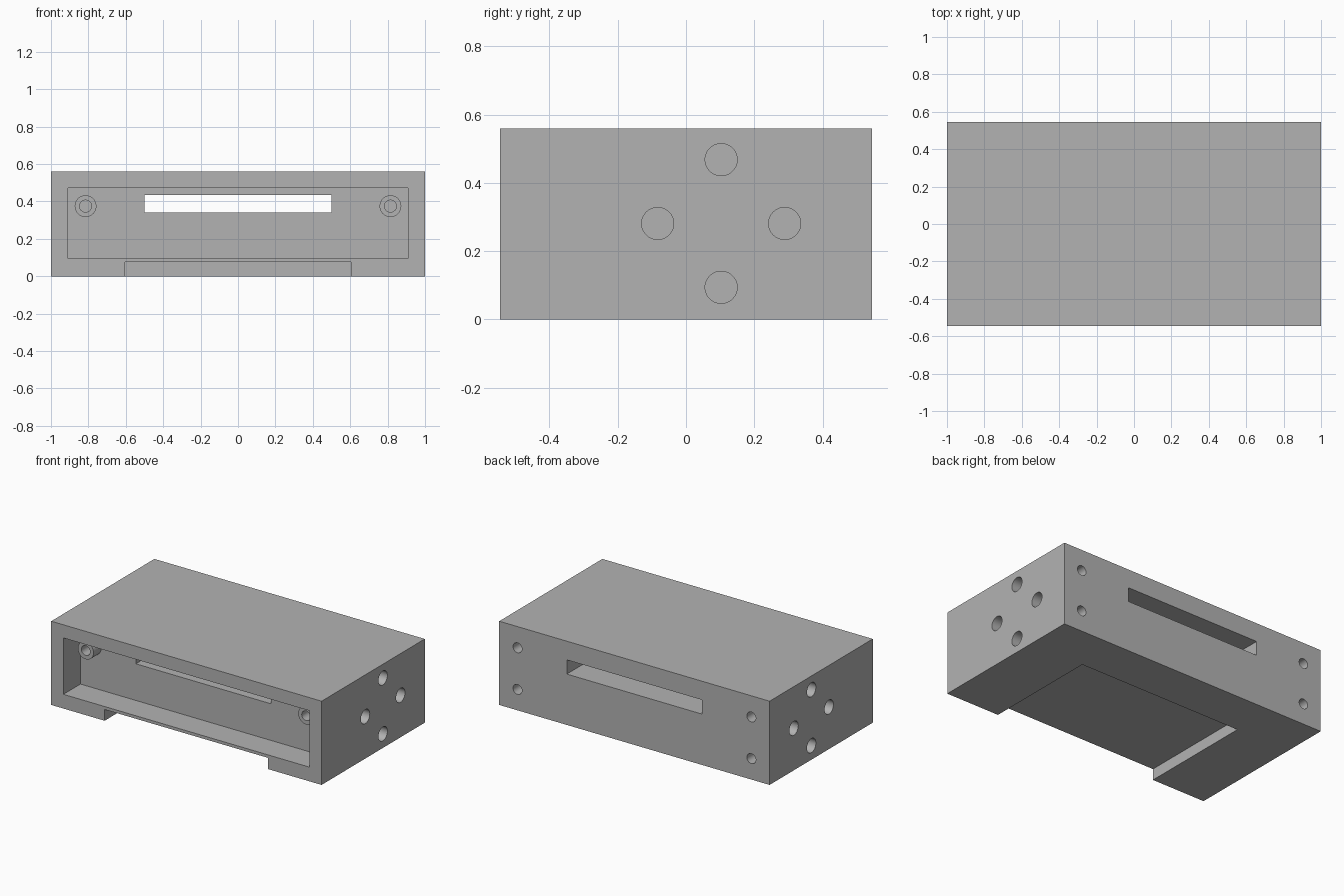
import bpy
import math
from mathutils import Vector

old = bpy.data.objects.get("Cube")
if old:
    bpy.data.objects.remove(old, do_unlink=True)

W, D, H = 1.0, 0.545, 0.56      # half width, half depth, height
POCKET_BACK = -0.365
OVER = 0.05                     # cutter overshoot past the surface

grey = bpy.data.materials.new("plain grey")
grey.use_nodes = True
grey.diffuse_color = (0.45, 0.45, 0.45, 1)
grey.node_tree.nodes["Principled BSDF"].inputs["Base Color"].default_value = (0.45, 0.45, 0.45, 1)


def box(name, x, y, z):
    """Box spanning the given (min, max) ranges."""
    bpy.ops.mesh.primitive_cube_add(size=1)
    ob = bpy.context.object
    ob.name = name
    ob.location = [(a + b) / 2 for a, b in (x, y, z)]
    ob.scale = [b - a for a, b in (x, y, z)]
    bpy.ops.object.transform_apply(location=True, rotation=True, scale=True)
    ob.data.materials.append(grey)
    return ob


def rod(name, start, end, radius):
    """Cylinder between two points."""
    start, end = Vector(start), Vector(end)
    axis = end - start
    bpy.ops.mesh.primitive_cylinder_add(vertices=48, radius=radius, depth=axis.length)
    ob = bpy.context.object
    ob.name = name
    ob.location = (start + end) / 2
    ob.rotation_euler = axis.to_track_quat('Z', 'Y').to_euler()
    bpy.ops.object.transform_apply(location=True, rotation=True, scale=True)
    ob.data.materials.append(grey)
    return ob


def combine(tool, operation='DIFFERENCE'):
    """Apply a boolean to the housing and remove the tool."""
    bpy.context.view_layer.objects.active = housing
    mod = housing.modifiers.new("boolean", 'BOOLEAN')
    mod.operation = operation
    mod.solver = 'EXACT'
    mod.object = tool
    bpy.ops.object.modifier_apply(modifier=mod.name)
    bpy.data.objects.remove(tool, do_unlink=True)


housing = box("housing", (-W, W), (-D, D), (0, H))

# Front pocket, through slot and underside recess
combine(box("pocket_cutter", (-0.91, 0.91), (-D - OVER, POCKET_BACK), (0.095, 0.472)))
combine(box("slot_cutter", (-0.5, 0.5), (POCKET_BACK - OVER, D + OVER), (0.34, 0.435)))
combine(box("recess_cutter", (-0.605, 0.605), (-D - OVER, 0.24), (-OVER, 0.075)))

for side in (-1, 1):
    # Screw bosses inside the pocket
    bx, bz = side * 0.815, 0.375
    combine(rod("boss", (bx, -0.445, bz), (bx, POCKET_BACK + OVER, bz), 0.058), 'UNION')
    combine(rod("boss_hole", (bx, -0.5, bz), (bx, -0.25, bz), 0.032))

    # Screw holes in the back face
    for z in (0.14, 0.418):
        x = side * 0.865
        combine(rod("back_hole", (x, D + OVER, z), (x, D - 0.17, z), 0.033))

    # Four side holes in a diamond
    for k in range(4):
        a = k * math.pi / 2
        y, z = 0.103 + 0.186 * math.cos(a), 0.281 + 0.187 * math.sin(a)
        combine(rod("side_hole", (side * (W + OVER), y, z), (side * (W - 0.2), y, z), 0.047))

# Round walls smooth, edges sharp
bpy.ops.object.select_all(action='DESELECT')
housing.select_set(True)
bpy.context.view_layer.objects.active = housing
bpy.ops.object.shade_smooth_by_angle(angle=math.radians(30))
